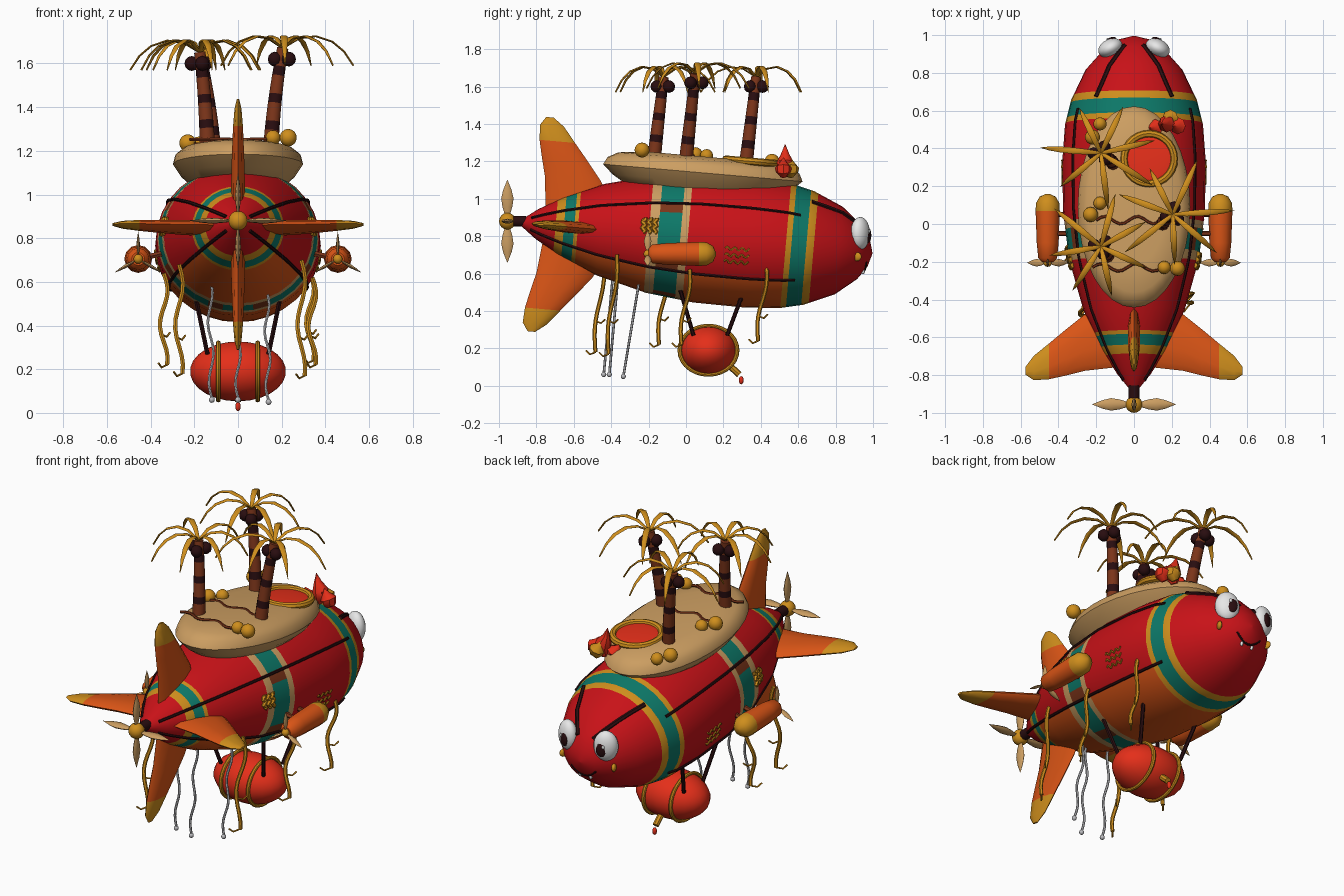
import bpy, bmesh, math, random
from mathutils import Vector as V, Matrix

random.seed(4)
if "Cube" in bpy.data.objects:
    bpy.data.objects.remove(bpy.data.objects["Cube"])

COLOURS = {
    "red": (.58, .006, .009), "scarlet": (.78, .028, .01), "orange": (.70, .09, .008),
    "gold": (.62, .27, .012), "teal": (.004, .19, .14), "sand": (.60, .34, .12),
    "brown": (.20, .035, .01), "dark": (.022, .004, .005), "white": (.85, .85, .85),
    "silver": (.5, .5, .52)}
MATS = {}
for key, col in COLOURS.items():
    m = bpy.data.materials.new(key)
    m.use_nodes = True
    m.diffuse_color = (*col, 1)
    m.node_tree.nodes["Principled BSDF"].inputs["Base Color"].default_value = (*col, 1)
    MATS[key] = m

X, Y, Z = V((1, 0, 0)), V((0, 1, 0)), V((0, 0, 1))
TILT = .087
AXIS = V((0, math.cos(TILT), -math.sin(TILT)))
UP = V((0, math.sin(TILT), math.cos(TILT)))
CENTRE = V((0, 0, .795))
WIDE = 1.09


def smooth(ob):
    bpy.ops.object.select_all(action='DESELECT')
    ob.select_set(True)
    bpy.context.view_layer.objects.active = ob
    bpy.ops.object.shade_smooth_by_angle(angle=math.radians(40))


def loft(name, secs, mat, sides=8, frame=None):
    """Skin elliptical sections (point, half width, half depth)."""
    bm, rings = bmesh.new(), []
    pts = [V(s[0]) for s in secs]
    whole = pts[-1] - pts[0]
    hint = X if abs(whole.z) > whole.length * .75 else Z
    for i, (_, a, b) in enumerate(secs):
        if frame:
            u, v = frame
        else:
            t = (pts[min(i + 1, len(pts) - 1)] - pts[max(i - 1, 0)]).normalized()
            u = t.cross(hint).normalized()
            v = u.cross(t)
        rings.append([bm.verts.new(pts[i] + u * a * math.cos(k * math.tau / sides)
                                   + v * b * math.sin(k * math.tau / sides)) for k in range(sides)])
    pick = mat if callable(mat) else (lambda i, j: mat)
    used = []

    def paint(face, key):
        if key not in used:
            used.append(key)
        face.material_index = used.index(key)
    for i in range(len(rings) - 1):
        for j in range(sides):
            k = (j + 1) % sides
            paint(bm.faces.new((rings[i][j], rings[i][k], rings[i + 1][k], rings[i + 1][j])), pick(i, j))
    paint(bm.faces.new(rings[0]), pick(0, 0))
    paint(bm.faces.new(rings[-1]), pick(len(rings) - 2, 0))
    bmesh.ops.recalc_face_normals(bm, faces=bm.faces)
    me = bpy.data.meshes.new(name)
    bm.to_mesh(me)
    bm.free()
    for key in used:
        me.materials.append(MATS[key])
    ob = bpy.data.objects.new(name, me)
    bpy.context.collection.objects.link(ob)
    smooth(ob)
    return ob


def tube(name, pts, r, mat, sides=6):
    return loft(name, [(p, r, r) for p in pts], mat, sides)


def finish(name, mat, scale):
    ob = bpy.context.object
    ob.name, ob.scale = name, scale
    ob.data.materials.append(MATS[mat])
    smooth(ob)


def ball(name, loc, scale, mat, rot=(0, 0, 0), seg=14):
    bpy.ops.mesh.primitive_uv_sphere_add(segments=seg, ring_count=seg // 2 + 1, radius=1, location=loc, rotation=rot)
    finish(name, mat, scale)


def ring(name, loc, major, minor, mat, rot, scale=(1, 1, 1)):
    bpy.ops.mesh.primitive_torus_add(location=loc, rotation=rot, major_radius=major, minor_radius=minor,
                                     major_segments=28, minor_segments=8)
    finish(name, mat, scale)


# Hull profile: station along the axis and radius
PROFILE = [(-.88, .02), (-.8, .08), (-.67, .155), (-.46, .245), (-.19, .315), (.07, .345), (.34, .348),
           (.53, .335), (.66, .305), (.82, .235), (.93, .145), (.98, .075), (1, .004)]


def radius(s):
    for i in range(len(PROFILE) - 1):
        (s0, r0), (s1, r1) = PROFILE[i:i + 2]
        if s <= s1:
            return r0 + (r1 - r0) * max(0, s - s0) / (s1 - s0)
    return .004


def skin(s, ang, lift=0):
    r = radius(s) + lift
    return CENTRE + AXIS * s + X * (r * WIDE * math.cos(ang)) + UP * (r * math.sin(ang))


def nose(x, h):
    lo, hi, want = .34, 1, math.hypot(x / WIDE, h)
    for _ in range(30):
        mid = (lo + hi) / 2
        lo, hi = (mid, hi) if radius(mid) > want else (lo, mid)
    return CENTRE + AXIS * lo + X * x + UP * h


# Hull with colour bands and an orange belly
BANDS = [(-.70, -.655, "gold"), (-.655, -.60, "teal"), (-.60, -.58, "gold"), (-.2, -.15, "sand"),
         (-.15, -.03, "check"), (-.03, .01, "sand"), (.535, .565, "gold"), (.565, .645, "teal"), (.645, .685, "gold")]
stations = sorted({p[0] for p in PROFILE} | {b[0] for b in BANDS} | {b[1] for b in BANDS})


def hull_colour(i, j):
    mid = (stations[i] + stations[i + 1]) / 2
    for lo, hi, key in BANDS:
        if lo < mid < hi:
            k = min(j % 16, 15 - j % 16)
            return ("brown" if k % 4 == 2 else "teal") if key == "check" else key
    return "orange" if 19 <= j <= 28 and -.6 < mid < .54 else "red"


loft("hull", [(CENTRE + AXIS * s, radius(s) * WIDE, radius(s)) for s in stations], hull_colour, 32, (X, UP))

# Seams along the hull
for side in (0, 1):
    for tilt in (.56, -.59):
        a = math.pi - tilt if side else tilt
        tube("seam", [skin(-.83 + 1.43 * k / 24, a, .002) for k in range(25)], .008, "dark")

# Tail fins
FIN = [(.08, -.76, -.38, .035), (.26, -.78, -.48, .032), (.36, -.805, -.56, .028), (.45, -.825, -.635, .024),
       (.53, -.83, -.7, .017), (.575, -.8, -.76, .006)]
for out, flat in ((X, UP), (-X, UP), (UP, X), (-UP, X)):
    loft("tail_fin", [(CENTRE + AXIS * ((a + b) / 2) + out * r, (b - a) / 2, t) for r, a, b, t in FIN],
         lambda i, j: "gold" if i > 2 else "orange", 10, (AXIS, flat))


def propeller(name, c, count, length, width):
    for k in range(count):
        a = math.pi / 2 + k * math.tau / count
        d = V((math.cos(a), 0, math.sin(a)))
        loft(name, [(c + d * length * f, width * w, width * w * .4) for f, w in
                    ((.1, .3), (.35, .8), (.55, 1), (.75, .7), (1, .04))], "sand", 8, (Y, d.cross(Y)))


# Tail propeller
hub = V((0, -.955, .88))
ball("propeller_hub", hub, (.045, .045, .045), "gold")
tube("propeller_shaft", [hub, hub + Y * .1], .03, "dark", 10)
propeller("propeller_blade", hub, 4, .22, .033)

# Side engines
for sx in (-1, 1):
    c = V((sx * .457, 0, .705))
    loft("engine", [(c + Y * y, r, r) for y, r in ((-.2, .03), (-.18, .05), (-.1, .058), (.07, .064), (.11, .062),
                                                  (.145, .042), (.16, .008))],
         lambda i, j: "gold" if i > 2 else "orange", 12, (X, Z))
    propeller("engine_blade", c - Y * .205, 3, .125, .02)
    ball("engine_hub", c - Y * .205, (.022, .022, .022), "gold")
    for y in (-.05, .05):
        tube("engine_strut", [c + Y * y, (sx * .3, y, .74)], .014, "brown")

# Island deck
loft("island", [(CENTRE + AXIS * .06 + UP * h, a, b) for h, a, b in
                ((.24, .2, .38), (.3, .265, .48), (.35, .298, .535), (.39, .288, .515), (.42, .25, .46), (.437, .17, .32))],
     "sand", 32, (X, AXIS))


def deck(x, y, up=0.):
    return V((x, y, 1.23 - .087 * y + up))


# Lava pool, flames, fruit and paths on the deck
ring("pool_rim", deck(.08, .345), .133, .02, "gold", (-TILT, 0, 0))
ball("pool", deck(.08, .345), (.125, .125, .01), "scarlet", (-TILT, 0, 0), 24)
for x, y, h, key in ((.16, .53, .17, "scarlet"), (.22, .52, .1, "scarlet"), (.1, .51, .08, "scarlet"), (.18, .56, .1, "gold")):
    base = V((x, y, 1.12))
    loft("flame", [(base + Z * h * f + X * .015 * math.sin(5 * f), .045 * w, .045 * w) for f, w in
                   ((0, .4), (.25, .9), (.45, 1), (.7, .5), (1, .04))], key, 8)
for x, y, r in ((.16, -.23, .035), (.23, -.235, .04), (-.18, .11, .035), (-.23, .05, .04), (-.18, .53, .035), (-.22, .46, .04)):
    ball("fruit", deck(x, y, .01), (r, r, r), "gold")
for y, x0, x1 in ((-.23, -.22, .15), (.02, -.2, .15)):
    tube("path", [deck(x0 + (x1 - x0) * k / 14, y + .02 * math.sin(k * .9), .003) for k in range(15)], .008, "brown")

# Palm trees
for (bx, by), (tx, ty), top in (((-.14, -.17), (-.175, -.12), 1.65), ((.15, 0), (.205, .05), 1.67),
                                ((-.11, .32), (-.175, .375), 1.65)):
    base, head = deck(bx, by, -.02), V((tx, ty, top))
    secs = []
    for k in range(12):
        f = k / 11
        p = base.lerp(head, f) - X * (tx - bx) * .5 * f * (1 - f)
        r = .037 - .01 * f
        secs.append((p, r, r))
    loft("trunk", secs, lambda i, j: "dark" if i % 3 == 2 else "brown", 10)
    for k in range(3):
        a = k * math.tau / 3 + bx * 9
        ball("coconut", head + V((.038 * math.cos(a), .038 * math.sin(a), -.05)), (.034, .034, .034), "dark", seg=10)
    for k in range(7):
        a = k * math.tau / 7 + ty * 3 + random.uniform(-.15, .15)
        d, size = V((math.cos(a), math.sin(a), 0)), random.uniform(.85, 1.1)
        loft("frond", [(head + d * q * size + Z * h, w, .005) for q, h, w in
                       ((0, 0, .008), (.07, .045, .014), (.14, .055, .017), (.21, .03, .015), (.26, -.015, .01), (.3, -.08, .001))],
             "gold", 6)

# Face
for sx in (-1, 1):
    c = nose(sx * .125, .1) + Y * .005
    turn = Matrix.Rotation(-sx * .45, 3, 'Z')
    rot = (0, 0, -sx * .45)
    ball("eye", c, (.068, .048, .088), "white", rot, 20)
    ball("pupil", c + turn @ V((-sx * .018, .036, -.01)), (.032, .015, .042), "dark", rot)
    ball("glint", c + turn @ V((-sx * .008, .05, .012)), (.009, .005, .011), "white", rot, 8)
    tube("brow", [nose(sx * x, h) for x, h in ((.05, .125), (.09, .165), (.13, .2), (.165, .225), (.2, .245))], .013, "dark")
    ball("cheek", nose(sx * .165, -.025), (.014, .027, .024), "gold", rot, 12)
    ball("tooth", nose(sx * .035, -.1), (.009, .01, .016), "white", seg=8)
tube("mouth", [nose(x / 100, -.095 + x * x / 1400) for x in range(-8, 9, 2)], .006, "dark")

# Wave marks and side badge
for side in (0, 1):
    def on(a):
        return math.pi - a if side else a
    for h in (-.11, -.075, -.04):
        tube("wave_mark", [skin(.215 + k * .008, on(math.asin((h + .009 * math.sin(k * 1.25)) / .348)), .003)
                           for k in range(17)], .005, "gold")
    for s in (-.23, -.2, -.17):
        tube("badge", [skin(s + .008 * math.sin(k * 1.5), on(.02 + k * .025), .004) for k in range(11)], .012, "gold")

# Hanging pod with hoops, spout and struts
ball("pod", (0, .12, .19), (.22, .158, .137), "scarlet", seg=24)
for sx in (-1, 1):
    ring("pod_hoop", (sx * .09, .12, .19), .15, .011, "gold", (0, math.pi / 2, 0), (.88, 1.03, 1))
    for (y0, y1) in ((.04, -.03), (.22, .31)):
        tube("pod_strut", [(sx * .14, y0, .27), (sx * .19, y1, .51)], .011, "dark")
tube("spout", [(0, .23, .11), (0, .285, .06)], .018, "gold", 8)
ball("drip", (0, .295, .03), (.013, .013, .022), "scarlet", seg=10)

# Silver mooring lines
for a, b in (((-.13, -.36, .62), (-.12, -.41, .06)), ((0, -.39, .6), (0, -.44, .06)), ((.13, -.25, .56), (.14, -.335, .05))):
    a, b = V(a), V(b)
    tube("mooring_line", [a.lerp(b, k / 16) + X * .012 * math.sin(k * .8) for k in range(17)], .007, "silver")
    ball("line_weight", b, (.014, .014, .014), "silver", seg=10)

# Trailing vines with twigs
for x, y, z0, z1 in ((.29, -.37, .7, .17), (.34, .02, .62, .22), (.33, .43, .64, .24), (-.27, -.44, .68, .18), (-.34, -.1, .64, .22)):
    pts = [V((x + .018 * math.sin(k * .7), y - .004 * k + .012 * math.sin(k * .55), z0 + (z1 - z0) * k / 12)) for k in range(13)]
    tube("vine", pts, .011, "gold")
    for k, d in ((8, 1), (12, -1)):
        tube("twig", [pts[k], pts[k] + V((.025 * d, .03 * d, -.012)), pts[k] + V((.04 * d, .05 * d, .008))], .005, "gold", 5)
